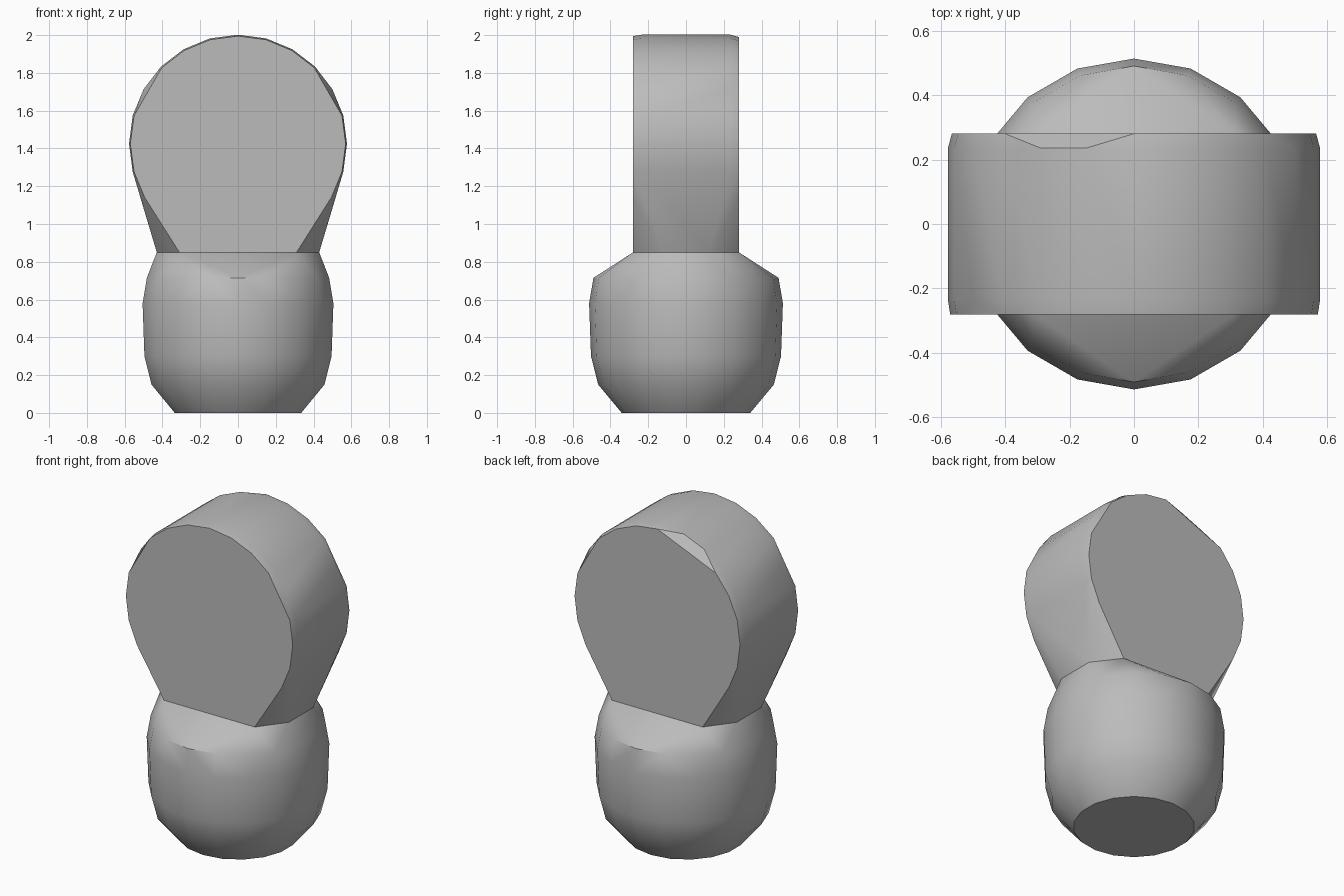
import bpy, bmesh
from math import cos, sin, pi, radians

cube = bpy.data.objects.get("Cube")
if cube:
    bpy.data.objects.remove(cube, do_unlink=True)

# One plain grey
grey = bpy.data.materials.new("plain_grey")
grey.use_nodes = True
colour = (0.5, 0.5, 0.5, 1)
grey.diffuse_color = colour
grey.node_tree.nodes["Principled BSDF"].inputs["Base Color"].default_value = colour


def hull(name, points, angle):
    """Wrap points in a convex skin, merge flat areas and smooth the curves."""
    bm = bmesh.new()
    verts = [bm.verts.new(p) for p in points]
    res = bmesh.ops.convex_hull(bm, input=verts)
    loose = {v for v in res["geom_interior"] + res["geom_unused"]
             if isinstance(v, bmesh.types.BMVert)}
    bmesh.ops.delete(bm, geom=list(loose), context="VERTS")
    bmesh.ops.dissolve_limit(bm, angle_limit=radians(1),
                             verts=bm.verts[:], edges=bm.edges[:])
    bmesh.ops.recalc_face_normals(bm, faces=bm.faces[:])
    mesh = bpy.data.meshes.new(name)
    bm.to_mesh(mesh)
    bm.free()
    mesh.materials.append(grey)
    obj = bpy.data.objects.new(name, mesh)
    bpy.context.collection.objects.link(obj)
    bpy.ops.object.select_all(action="DESELECT")
    obj.select_set(True)
    bpy.context.view_layer.objects.active = obj
    bpy.ops.object.shade_smooth_by_angle(angle=radians(angle))
    return obj


def ring(r, z, n=18):
    return [(r * cos(2 * pi * i / n + pi / 2), r * sin(2 * pi * i / n + pi / 2), z)
            for i in range(n)]


def disc(r, y, skip=(), n=24):
    """Upright circle of the head, leaving out the steps where the rim is cut."""
    return [(r * cos(2 * pi * i / n), y, 1.425 + r * sin(2 * pi * i / n))
            for i in range(n) if i not in skip]


# Waist outline shared by both parts
waist = [(sx * x, sy * y, 0.85) for sx in (-1, 1) for sy in (-1, 1)
         for x, y in ((0.43, 0.12), (0.31, 0.28))]

# Rounded base
base = list(waist)
for r, z in ((0.34, 0), (0.465, 0.15), (0.503, 0.3), (0.513, 0.58), (0.49, 0.715)):
    base += ring(r, z)
hull("base", base, 35)

# Upright disc head, tapering down to the waist
head = list(waist)
head += disc(0.57, -0.28, skip=(2, 10))
head += disc(0.565, 0.28, skip=(2, 7, 8))
head += disc(0.577, -0.235) + disc(0.577, 0.235)
hull("head", head, 32)
